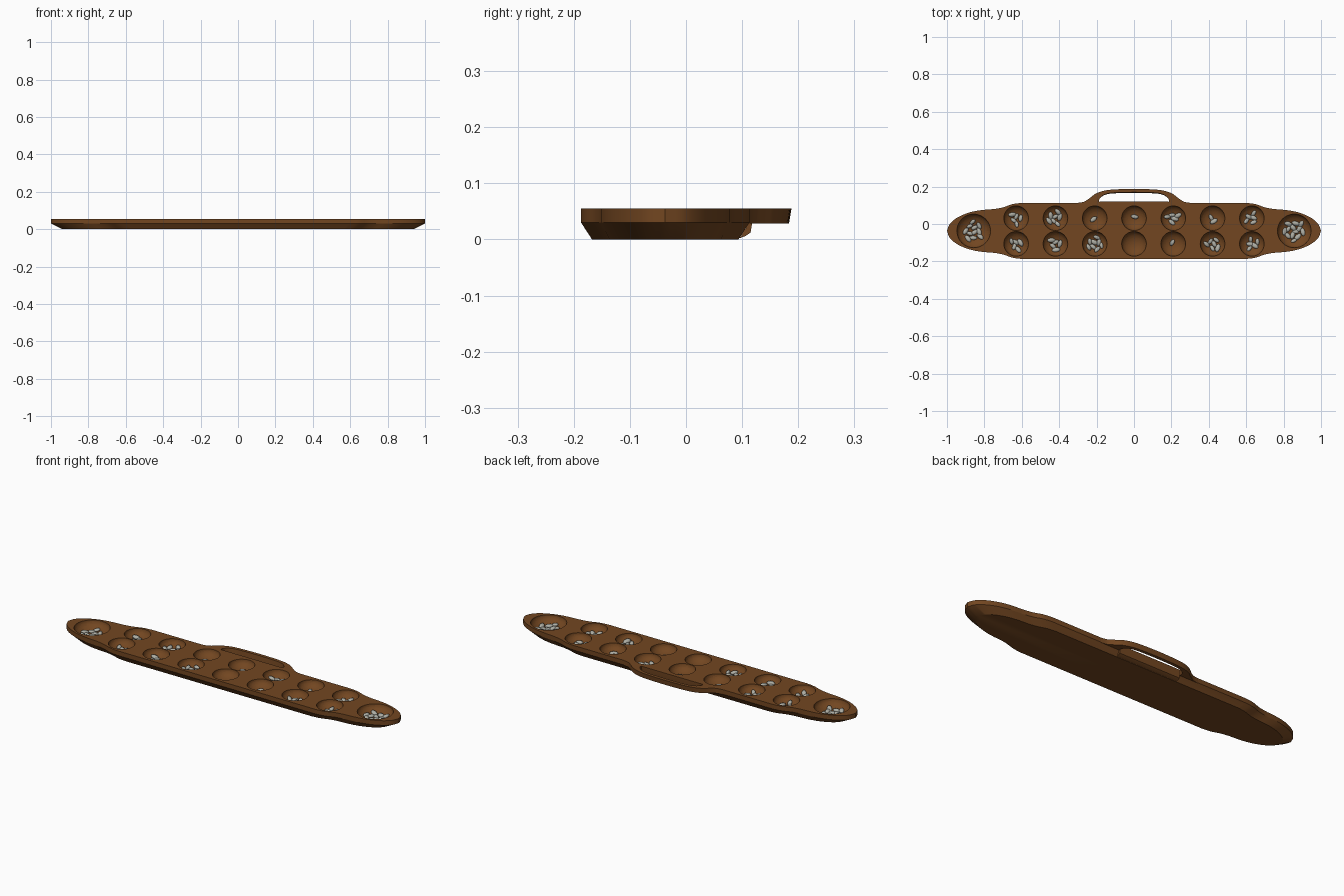
import bpy, bmesh, math, random
from mathutils import Vector, Matrix

if "Cube" in bpy.data.objects:
    bpy.data.objects.remove(bpy.data.objects["Cube"])

random.seed(4)
CY, TOP, EDGE = -0.037, 0.055, 0.03      # body centre line, top height, bevel height


def material(name, rgb):
    m = bpy.data.materials.new(name)
    m.diffuse_color = (*rgb, 1)
    m.use_nodes = True
    m.node_tree.nodes["Principled BSDF"].inputs["Base Color"].default_value = m.diffuse_color
    return m


wood = material("brown wood", (0.17, 0.062, 0.015))
stone = material("pale grey stone", (0.42, 0.42, 0.37))


def smooth_curve(pts, steps=4):
    """Catmull-Rom curve through the points."""
    p = [Vector(q) for q in pts]
    p = [2 * p[0] - p[1]] + p + [2 * p[-1] - p[-2]]
    out = []
    for i in range(1, len(p) - 2):
        a, b, c, d = p[i - 1:i + 3]
        for k in range(steps):
            t = k / steps
            out.append(0.5 * (2 * b + (c - a) * t + (2 * a - 5 * b + 4 * c - d) * t * t
                              + (3 * b - a - 3 * c + d) * t ** 3))
    return out + [p[-2]]


def make_object(name, bm, mat, angle=30):
    bmesh.ops.recalc_face_normals(bm, faces=bm.faces)
    me = bpy.data.meshes.new(name)
    bm.to_mesh(me)
    bm.free()
    ob = bpy.data.objects.new(name, me)
    bpy.context.collection.objects.link(ob)
    if mat:
        me.materials.append(mat)
        shade(ob, angle)
    return ob


def shade(ob, angle):
    bpy.ops.object.select_all(action='DESELECT')
    ob.select_set(True)
    bpy.context.view_layer.objects.active = ob
    bpy.ops.object.shade_smooth_by_angle(angle=math.radians(angle))


def loft(loops):
    """Closed solid through matching loops of 3D points."""
    bm = bmesh.new()
    rings = [[bm.verts.new(v) for v in loop] for loop in loops]
    n = len(rings[0])
    for a, b in zip(rings, rings[1:]):
        for i in range(n):
            j = (i + 1) % n
            bm.faces.new((a[i], a[j], b[j], b[i]))
    bm.faces.new(rings[0])
    bm.faces.new(rings[-1])
    return bm


# Board body: outline mirrored both ways, tapering to a smaller base
end = smooth_curve([(.6, .15), (.65, .143), (.70, .126), (.75, .117), (.80, .113),
                    (.85, .106), (.90, .092), (.95, .068), (.985, .037), (1, 0)])
half = [(v.x, v.y) for v in end]
half = half + [(x, -y) for x, y in reversed(half[:-1])]
outline = half + [(-x, y) for x, y in reversed(half)]
board = make_object("board", loft([
    [(x * sx, CY + y * sy, z) for x, y in outline]
    for z, sx, sy in ((0, .94, .87), (EDGE, 1, 1), (TOP, 1, 1))]), wood)

# Pits: (x, y, radius, depth, seed count)
counts = [(5, 7, 1, 1, 5, 2, 5), (5, 5, 8, 0, 1, 6, 5)]
pits = [((c - 3) * .21, y, .066, .042, counts[r][c])
        for r, y in enumerate((.031, -.106)) for c in range(7)]
pits += [(-.857, CY, .09, .047, 11), (.857, CY, .09, .047, 13)]

bm = bmesh.new()
for x, y, r, d, n in pits:
    bmesh.ops.create_uvsphere(bm, u_segments=40, v_segments=24, radius=1,
                              matrix=Matrix.Translation((x, y, TOP)) @ Matrix.Diagonal((r, r, d, 1)))
cutter = make_object("pit_cutter", bm, None)
cutter.hide_render = True
mod = board.modifiers.new("pits", 'BOOLEAN')
mod.operation, mod.solver, mod.object = 'DIFFERENCE', 'EXACT', cutter
bpy.context.view_layer.objects.active = board
bpy.ops.object.modifier_apply(modifier=mod.name)
bpy.data.objects.remove(cutter)
shade(board, 30)

# Carrying handle: arched strip, slightly narrower underneath
outer = smooth_curve([(.30, .113), (.265, .12), (.235, .14), (.205, .162), (.16, .178),
                      (.1, .185), (0, .188)])
inner = smooth_curve([(.185, .113), (.187, .13), (.17, .15), (.14, .163), (.09, .168), (0, .17)])


def arch(curve):
    right = [(v.x, v.y) for v in curve]
    return right + [(-x, y) for x, y in reversed(right[:-1])]


ring = arch(outer) + arch(inner)[::-1]
make_object("handle", loft([
    [(x, .113 + (y - .113) * s, z) for x, y in ring]
    for z, s in ((.028, .94), (TOP, 1))]), wood)

# Rounded lip below the handle opening
lip = [(.113, TOP), (.119, TOP), (.118, .03), (.115, .012), (.106, .006), (.095, .002), (.113, .03)]
make_object("handle_lip", loft([[(x, y, z) for y, z in lip] for x in (-.185, .185)]), wood)

# Seeds: flattened pebbles resting on the bowl of each pit
bm = bmesh.new()
for x, y, r, d, n in pits:
    turn = random.uniform(0, 6.28)
    for i in range(n):
        rad = min(.6 * r, .0145 * math.sqrt(i + .3) * 1.15)
        a = turn + i * 2.4
        u, v = rad * math.cos(a), rad * math.sin(a)
        depth = d * math.sqrt(1 - (rad / r) ** 2)
        normal = Vector((-u / r ** 2, -v / r ** 2, depth / d ** 2)).normalized()
        pos = Vector((x + u, y + v, TOP - depth)) + normal * .007
        k = random.uniform(.85, 1.1)
        mat = (Matrix.Translation(pos) @ normal.to_track_quat('Z', 'Y').to_matrix().to_4x4()
               @ Matrix.Rotation(random.uniform(0, 3.14), 4, 'Z')
               @ Matrix.Diagonal((.021 * k, .012 * k, .0085 * k, 1)))
        bmesh.ops.create_icosphere(bm, subdivisions=2, radius=1, matrix=mat)
make_object("seeds", bm, stone, 60)
